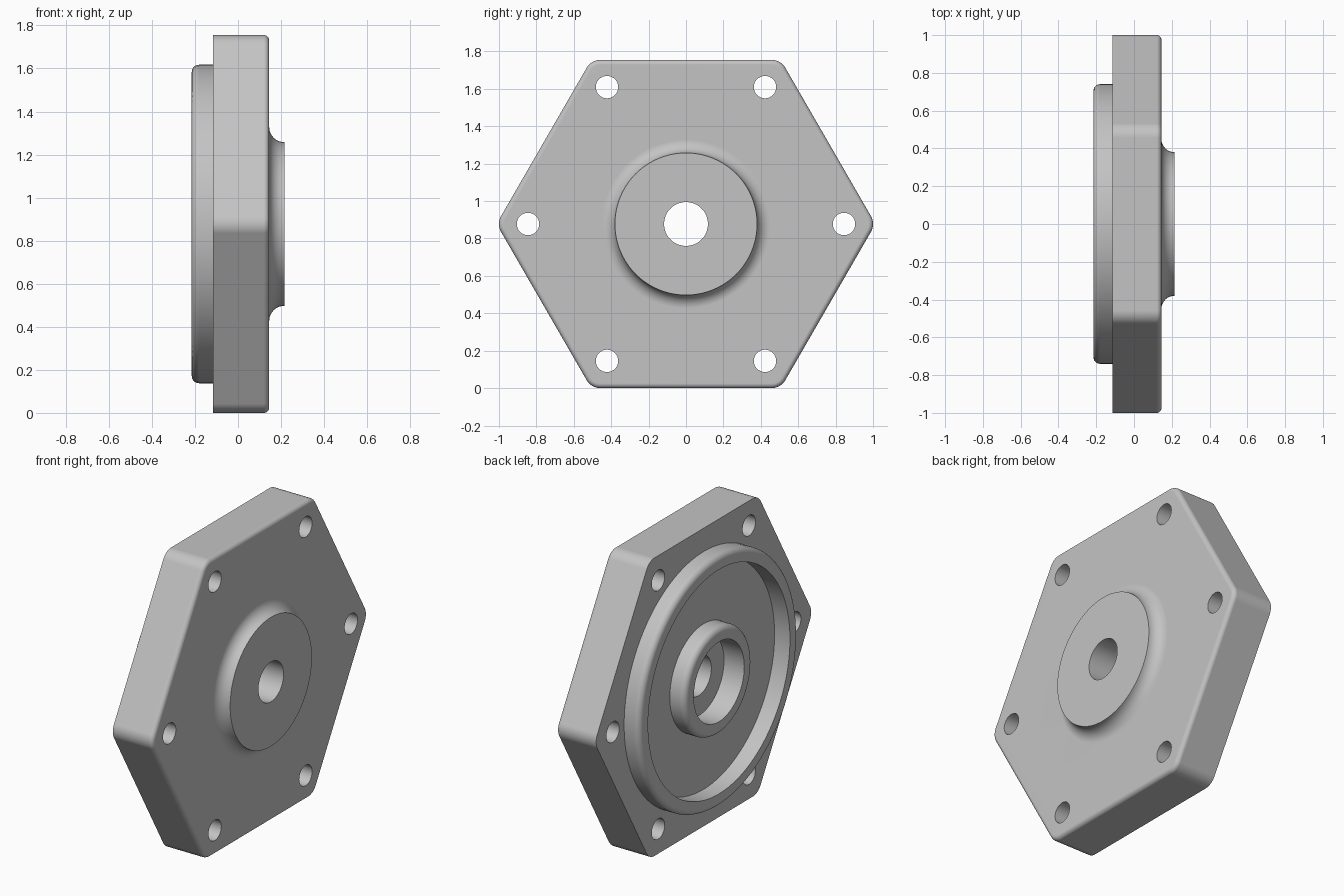
import bpy
import bmesh
from math import sin, cos, pi, radians, sqrt

cube = bpy.data.objects.get("Cube")
if cube:
    bpy.data.objects.remove(cube, do_unlink=True)

CENTRE_Z = 0.8775        # height of the main axis, which runs along x
BACK, FRONT = -0.115, 0.145
APOTHEM = 0.8775
CORNER_R = 0.085
EDGE_R = 0.025
BOLT_CIRCLE, BOLT_R = 0.845, 0.06

metal = bpy.data.materials.new("light grey metal")
metal.use_nodes = True
grey = (0.55, 0.55, 0.55, 1)
metal.diffuse_color = grey
metal.node_tree.nodes["Principled BSDF"].inputs["Base Color"].default_value = grey


def circle(r, cy=0, cz=0, n=96):
    return [(cy + r * cos(2 * pi * i / n), cz + r * sin(2 * pi * i / n)) for i in range(n)]


def rounded_hexagon(inset, steps=8):
    """Hexagon with corners on +y and -y, shrunk evenly by inset."""
    reach = (APOTHEM - CORNER_R) * 2 / sqrt(3)
    r = CORNER_R - inset
    pts = []
    for k in range(6):
        mid = radians(60 * k)
        for s in range(steps + 1):
            a = mid + radians(60 * s / steps - 30)
            pts.append((reach * cos(mid) + r * cos(a), reach * sin(mid) + r * sin(a)))
    return pts


def arc(cx, cr, r, start, end, steps=8):
    """Profile fillet as (x, radius) pairs; angle 0 points along +x."""
    angles = [radians(start + (end - start) * i / steps) for i in range(steps + 1)]
    return [(cx + r * cos(a), cr + r * sin(a)) for a in angles]


bm = bmesh.new()


def loft(sections):
    """Skin a list of (x, outline) sections; return the loops of vertices."""
    loops = [[bm.verts.new((x, y, z + CENTRE_Z)) for y, z in pts] for x, pts in sections]
    for a, b in zip(loops, loops[1:]):
        n = len(a)
        for i in range(n):
            j = (i + 1) % n
            bm.faces.new((a[i], a[j], b[j], b[i]))
    return loops


def fill(loops):
    """Flat face bounded by an outline with holes."""
    edges = [bm.edges.get((l[i - 1], l[i])) for l in loops for i in range(len(l))]
    bmesh.ops.triangle_fill(bm, edges=edges, use_beauty=True)


# Hexagonal plate side with a rounded front edge
side = [(BACK, 0)] + [(x, EDGE_R - r) for x, r in arc(FRONT - EDGE_R, 0, EDGE_R, 90, 0)]
plate = loft([(x, rounded_hexagon(inset)) for x, inset in side])

# Turned centre: boss, stepped bore, inner hub, recess floor and locating rim
profile = arc(0.215, 0.45, 0.07, 180, 270)
profile += [(0.215, 0.117), (-0.083, 0.117), (-0.083, 0.235), (-0.215, 0.235)]
profile += arc(-0.18, 0.28, 0.035, 180, 90)
profile += [(BACK, 0.315), (BACK, 0.66), (-0.215, 0.66)]
profile += arc(-0.18, 0.705, 0.035, 180, 90)
profile += [(BACK, 0.74)]
# The boss fillet meets the plate tangentially
profile[0] = (FRONT, 0.45)
turned = loft([(x, circle(r)) for x, r in profile])

# Six bolt holes near the corners
bolts = []
for k in range(6):
    a = radians(60 * k)
    ring = circle(BOLT_R, BOLT_CIRCLE * cos(a), BOLT_CIRCLE * sin(a), 32)
    bolts.append(loft([(BACK, ring), (FRONT, ring)]))

# Flat back and front faces of the plate
fill([plate[0], turned[-1]] + [b[0] for b in bolts])
fill([plate[-1], turned[0]] + [b[1] for b in bolts])

bmesh.ops.recalc_face_normals(bm, faces=bm.faces[:])
mesh = bpy.data.meshes.new("flange_cover")
bm.to_mesh(mesh)
bm.free()
mesh.materials.append(metal)
cover = bpy.data.objects.new("flange_cover", mesh)
bpy.context.collection.objects.link(cover)

# Smooth curved walls, crisp edges, flat faces kept flat
bpy.ops.object.select_all(action="DESELECT")
cover.select_set(True)
bpy.context.view_layer.objects.active = cover
bpy.ops.object.shade_smooth_by_angle(angle=radians(30))
weighted = cover.modifiers.new("even_shading", "WEIGHTED_NORMAL")
weighted.keep_sharp = True
